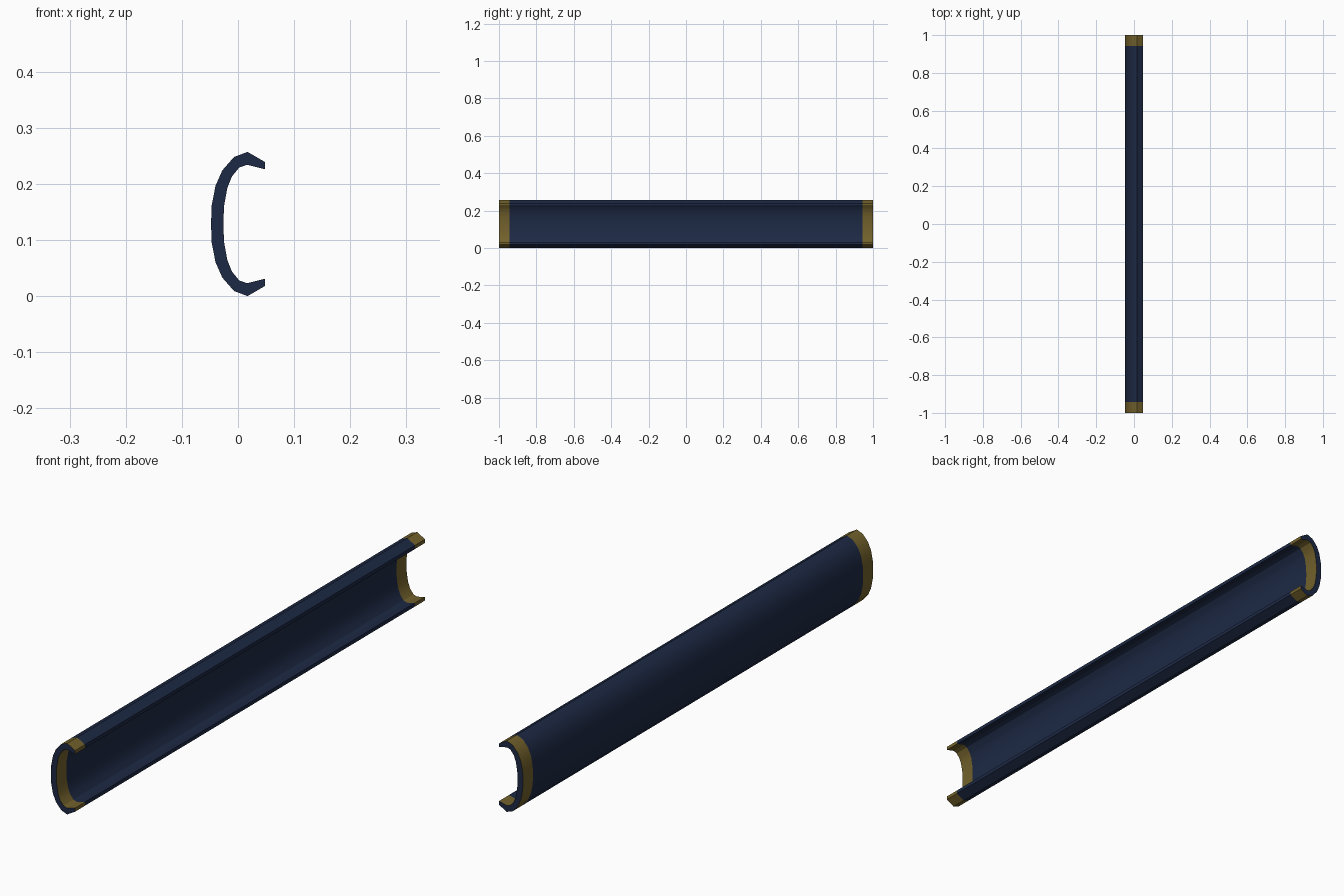
import bpy, bmesh

if "Cube" in bpy.data.objects:
    bpy.data.objects.remove(bpy.data.objects["Cube"])

def material(name, rgb):
    m = bpy.data.materials.new(name)
    m.diffuse_color = (*rgb, 1)
    m.use_nodes = True
    m.node_tree.nodes["Principled BSDF"].inputs["Base Color"].default_value = m.diffuse_color
    return m

navy = material("navy", (0.012, 0.022, 0.058))
gold = material("gold", (0.17, 0.12, 0.025))

# Upper half of the C section, from lip to back, mirrored about mid height
MID = 0.1285
outer = [(0.048, 0.239), (0.017, 0.257), (-0.007, 0.248), (-0.028, 0.224),
         (-0.040, 0.197), (-0.047, 0.161)]
inner = [(0.048, 0.226), (0.016, 0.234), (0.002, 0.229), (-0.011, 0.213),
         (-0.019, 0.193), (-0.025, 0.160)]

def full(half, back_x):
    return half + [(back_x, MID)] + [(x, 2 * MID - z) for x, z in reversed(half)]

outer, inner = full(outer, -0.048), full(inner, -0.026)
loop = outer + inner[::-1]

def section(name, y0, y1, side_mat, cap_ends=()):
    """Extrude the C section along y; cap the listed ends in navy."""
    bm = bmesh.new()
    ends = [[bm.verts.new((x, y, z)) for x, z in loop] for y in (y0, y1)]
    a, b = ends
    n = len(loop)
    for i in range(n):
        j = (i + 1) % n
        bm.faces.new((a[i], a[j], b[j], b[i]))
    for e in cap_ends:
        v = ends[e]
        for i in range(len(outer) - 1):
            f = bm.faces.new((v[i], v[i + 1], v[n - 2 - i], v[n - 1 - i]))
            f.material_index = 1
            if e == 0:
                f.normal_flip()
    # orient sides outward: the lip's top face must point up
    bm.normal_update()
    bm.faces.ensure_lookup_table()
    flip = bm.faces[0].normal.z < 0
    if flip:
        bmesh.ops.reverse_faces(bm, faces=bm.faces[:n])
    for f in bm.faces:
        if f.material_index == 1:
            out = -1 if f.calc_center_median().y < 0 else 1
            f.normal_update()
            if f.normal.y * out < 0:
                f.normal_flip()
    me = bpy.data.meshes.new(name)
    bm.to_mesh(me)
    bm.free()
    me.materials.append(side_mat)
    me.materials.append(navy)
    ob = bpy.data.objects.new(name, me)
    bpy.context.collection.objects.link(ob)
    bpy.ops.object.select_all(action='DESELECT')
    ob.select_set(True)
    bpy.context.view_layer.objects.active = ob
    bpy.ops.object.shade_smooth_by_angle(angle=0.5)
    return ob

# Long channel and its two gold end bands
section("channel_body", -0.943, 0.943, navy)
section("front_band", -1.0, -0.943, gold, (0,))
section("back_band", 0.943, 1.0, gold, (1,))
